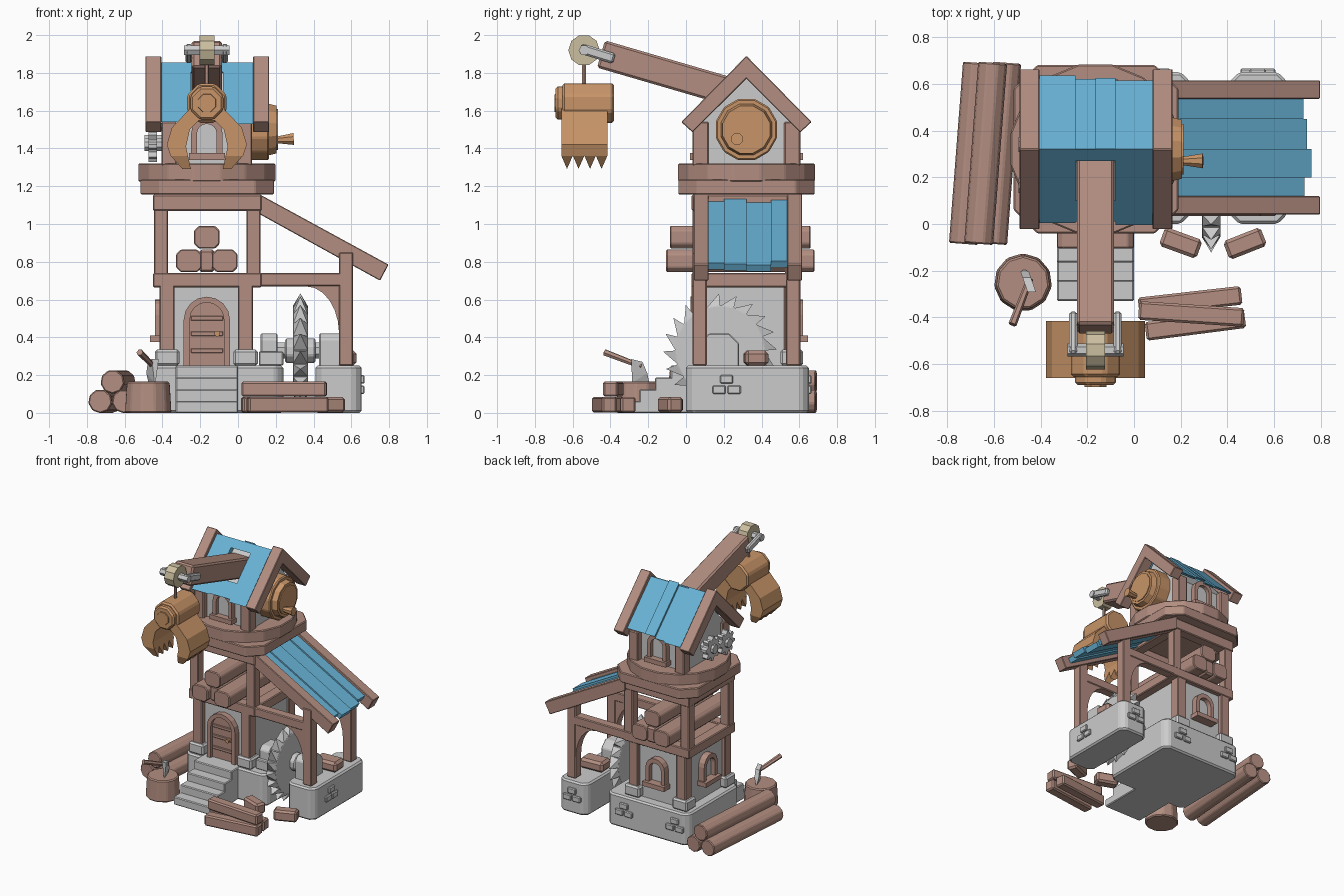
import bpy, bmesh, math
from mathutils import Vector, Matrix

if "Cube" in bpy.data.objects:
    bpy.data.objects.remove(bpy.data.objects["Cube"])

def mat(name, c):
    m = bpy.data.materials.new(name)
    m.diffuse_color = (*c, 1)
    m.use_nodes = True
    m.node_tree.nodes["Principled BSDF"].inputs["Base Color"].default_value = m.diffuse_color
    return m

WOOD = mat("wood", (.45, .27, .22))
BLUE = mat("blue_roof", (.14, .45, .67))
ORANGE = mat("copper", (.58, .30, .14))
WALL = mat("plaster", (.62, .64, .65))
TAN = mat("tan", (.60, .52, .35))
CX, CY = -.165, .32

def finish(name, bm, m=None, bevel=0):
    bmesh.ops.recalc_face_normals(bm, faces=bm.faces)
    if bevel:
        bmesh.ops.bevel(bm, geom=bm.edges[:], offset=bevel, segments=1, affect='EDGES', clamp_overlap=True)
    me = bpy.data.meshes.new(name)
    bm.to_mesh(me)
    bm.free()
    ob = bpy.data.objects.new(name, me)
    bpy.context.collection.objects.link(ob)
    if m:
        me.materials.append(m)
    return ob

def prism(name, pts, axis, a, b, m=None, bevel=0):
    """Extrude a 2D profile along x (y,z), y (x,z) or z (x,y)."""
    put = {'x': lambda p, t: (t, *p), 'y': lambda p, t: (p[0], t, p[1]), 'z': lambda p, t: (*p, t)}[axis]
    bm = bmesh.new()
    A, B = ([bm.verts.new(put(p, t)) for p in pts] for t in (a, b))
    bm.faces.new(A)
    bm.faces.new(B[::-1])
    for i in range(len(pts)):
        j = (i + 1) % len(pts)
        bm.faces.new((A[i], A[j], B[j], B[i]))
    return finish(name, bm, m, bevel)

def box(name, x0, x1, y0, y1, z0, z1, m=None, bevel=.006):
    return prism(name, [(x0, y0), (x1, y0), (x1, y1), (x0, y1)], 'z', z0, z1, m, bevel)

def cyl(name, p0, p1, r, n=8, m=None, r2=None, bevel=0):
    p0, p1 = Vector(p0), Vector(p1)
    d = p1 - p0
    M = Matrix.Translation((p0 + p1) / 2) @ d.to_track_quat('Z', 'Y').to_matrix().to_4x4() @ Matrix.Rotation(math.pi / n, 4, 'Z')
    bm = bmesh.new()
    bmesh.ops.create_cone(bm, cap_ends=True, segments=n, radius1=r, radius2=r if r2 is None else r2, depth=d.length, matrix=M)
    return finish(name, bm, m, bevel)

def beam(name, p0, p1, w, h, m=WOOD, bevel=.01):
    """Rectangular bar between two points; w is horizontal width."""
    p0, p1 = Vector(p0), Vector(p1)
    d = (p1 - p0).normalized()
    s = d.cross(Vector((0, 0, 1))).normalized()
    R = Matrix((s, d, s.cross(d))).transposed().to_4x4()
    bm = bmesh.new()
    bmesh.ops.create_cube(bm, size=1, matrix=Matrix.Translation((p0 + p1) / 2) @ R @ Matrix.Diagonal((w, (p1 - p0).length, h, 1)))
    return finish(name, bm, m, bevel)

def hulls(name, sets, m=None):
    bm = bmesh.new()
    for pts in sets:
        bmesh.ops.convex_hull(bm, input=[bm.verts.new(p) for p in pts])
    return finish(name, bm, m)

def octo(x0, x1, y0, y1, c):
    return [(x0 + c, y0), (x1 - c, y0), (x1, y0 + c), (x1, y1 - c), (x1 - c, y1), (x0 + c, y1), (x0, y1 - c), (x0, y0 + c)]

def arch(c, w, z0, z1, n=8):
    r = w / 2
    return [(c - r, z0)] + [(c - r * math.cos(math.pi * i / n), z1 - r + r * math.sin(math.pi * i / n)) for i in range(n + 1)] + [(c + r, z0)]

def window(name, axis, c, z0, wall, out):
    """Arched window: frame, pane and sill, pushed from wall by out."""
    s = 1 if out > 0 else -1
    prism(name + "_frame", arch(c, .165, z0, z0 + .19) + arch(c, .105, z0, z0 + .155)[::-1], axis, wall, wall + out, WOOD)
    prism(name + "_pane", arch(c, .11, z0, z0 + .16), axis, wall, wall + s * .012)
    prism(name + "_sill", [(c - .095, z0 - .035), (c + .095, z0 - .035), (c + .095, z0), (c - .095, z0)], axis, wall, wall + out * 1.5, WOOD)

# stone bases, steps, brick details
prism("main_base", octo(-.47, .24, 0, .65, .04), 'z', 0, .25, None, .012)
prism("side_base", octo(.41, .655, 0, .65, .04), 'z', 0, .25, None, .012)
for i in range(4):
    box("step", -.33, 0, -.33 + .083 * i, .02, 0, .0625 * (i + 1))
for u, v in ((0, .155), (-.04, .10), (.04, .10)):
    box("side_brick", .63, .67, .18 + u, .25 + u, v, v + .045)
    for c in (-.36, .08, .53):
        box("back_brick", c + u - .035, c + u + .035, .63, .665, v, v + .045)

# lower storey
box("lower_wall", -.39, .06, .07, .57, .25, .68, WALL, 0)
for x in (-.375, .04):
    for y in (.07, .56):
        box("lower_post", x - .04, x + .04, y - .04, y + .04, .25, .68, WOOD)
        box("corner_stone", x - .065, x + .065, y - .06, y + .06, .25, .335, None, .012)
prism("door_frame", arch(CX, .245, .25, .615) + arch(CX, .18, .25, .585)[::-1], 'y', .025, .08, WOOD)
prism("door", arch(CX, .185, .25, .59), 'y', .05, .08, WOOD)
for z in (.33, .42, .50):
    box("door_bar", -.25, -.08, .04, .06, z - .012, z + .012, WOOD, .003)
cyl("door_knob", (-.11, .06, .42), (-.11, .02, .42), .016, 8, ORANGE)
window("back_window", 'y', CX, .41, .57, .05)
window("left_window", 'x', CY, .41, -.39, -.05)

# open middle storey with its log store
box("middle_floor", -.43, .10, .06, .58, .68, .73, WOOD)
for z0, z1 in ((.665, .74), (1.07, 1.155)):
    for y in (.03, .52):
        box("long_beam", -.45, .125, y, y + .085, z0, z1, WOOD)
    for x in (-.45, .04):
        box("cross_beam", x, x + .085, .035, .60, z0, z1, WOOD)
for x in (-.445, .045):
    for y in (.035, .525):
        box("middle_post", x, x + .075, y, y + .075, .70, 1.12, WOOD)
for x, z in ((-.26, .805), (-.07, .805), (-.165, .93)):
    y = .02 * (z > .9)
    prism("stored_log", octo(x - .068, x + .068, z - .06, z + .06, .025), 'y', -.105 + y, .68 - y, WOOD, .006)
box("stored_log_middle", -.205, -.125, -.06, .67, .745, .865, WOOD, .012)

# platform
prism("platform_lower", octo(-.515, .19, -.04, .68, .10), 'z', 1.155, 1.235, WOOD, .006)
cyl("platform_upper", (CX, CY, 1.225), (CX, CY, 1.32), .37, 16, WOOD, None, .006)

# cabin
prism("cabin_wall", [(.08, 1.31), (.56, 1.31), (.56, 1.53), (.32, 1.80), (.08, 1.53)], 'x', -.385, .06, WALL)
for x in (-.405, -.005):
    for y in (.035, .52):
        box("cabin_post", x, x + .08, y, y + .085, 1.31, 1.54, WOOD)
window("cabin_front_window", 'y', CX, 1.375, .08, -.04)
window("cabin_back_window", 'y', CX, 1.375, .56, .04)
for x in (-.49, .08):
    prism("gable_rafter", [(-.025, 1.54), (.32, 1.89), (.665, 1.54), (.605, 1.485), (.32, 1.77), (.035, 1.485)], 'x', x, x + .085, WOOD, .004)

def roof_plank(x0, x1, d0, d1, side, lift=0):
    """Roof strip between distances d0 and d1 from the ridge."""
    p = lambda d, z: (CY + side * d, 1.855 + lift - d + z)
    prism("cabin_roof", [p(d0, 0), p(d1, 0), p(d1 - .03, -.025), p(d0, -.055)], 'x', x0, x1, BLUE)

for x0, x1, d, l in ((-.41, -.25, .315, 0), (-.25, -.165, .30, -.012), (-.165, -.08, .305, .01), (-.08, .085, .295, -.004)):
    roof_plank(x0, x1, 0, d, 1, l)
roof_plank(-.41, -.25, 0, .315, -1)
roof_plank(-.08, .085, 0, .325, -1)
roof_plank(-.25, -.08, 0, .05, -1)
roof_plank(-.25, -.08, .22, .31, -1)

# crane arm, pulley and rope
beam("crane_arm", (CX, .27, 1.69), (CX, -.45, 1.90), .16, .15, WOOD, .012)
for s in (-1, 1):
    beam("pulley_bracket", (CX + s * .095, -.38, 1.875), (CX + s * .095, -.56, 1.93), .035, .055, None)
cyl("pulley_axle", (CX - .12, -.54, 1.92), (CX + .12, -.54, 1.92), .028, 6)
cyl("pulley_wheel", (CX - .04, -.54, 1.92), (CX + .04, -.54, 1.92), .083, 10, TAN)
cyl("rope", (CX, -.54, 1.72), (CX, -.54, 1.90), .012, 6, WOOD)

# grabber claw
YM = -.535
cyl("claw_hub", (CX, -.655, 1.64), (CX, -.38, 1.64), .113, 8, ORANGE, None, .012)
cyl("claw_hub_ring", (CX, -.69, 1.64), (CX, -.64, 1.64), .095, 8, ORANGE, None, .012)
cyl("claw_hub_cap", (CX, -.697, 1.64), (CX, -.66, 1.64), .05, 8, ORANGE, .06)
for s in (-1, 1):
    prof = [(.03, 1.62), (.09, 1.61), (.185, 1.51), (.212, 1.42), (.192, 1.36), (.10, 1.36), (.11, 1.41), (.09, 1.50), (.04, 1.55)]
    prism("claw_jaw", [(CX + s * x, z) for x, z in prof], 'y', -.66, -.415, ORANGE)
    teeth = []
    for i in range(4):
        y0 = -.66 + i * .061
        teeth.append([(CX + s * x, y, 1.362) for x in (.10, .192) for y in (y0, y0 + .061)] +
                     [(CX + s * x, y0 + .03, 1.292) for x in (.085, .13)])
    hulls("claw_teeth", teeth, ORANGE)

# winch drum with crank peg on the right, gears on the left
cyl("drum_body", (.05, CY, 1.5), (.165, CY, 1.5), .168, 12, ORANGE, None, .008)
cyl("drum_cap", (.16, CY, 1.5), (.205, CY, 1.5), .142, 12, ORANGE, .13)
cyl("drum_face", (.20, CY, 1.5), (.212, CY, 1.5), .112, 12, ORANGE)
cyl("crank_peg", (.20, .27, 1.445), (.295, .27, 1.45), .018, 8, ORANGE, .034)
for y, z in ((.34, 1.44), (.165, 1.42)):
    pts = []
    for i in range(32):
        r, a = (.092 if i % 4 < 2 else .068), i * math.tau / 32
        pts.append((y + r * math.cos(a), z + r * math.sin(a)))
    prism("gear", pts, 'x', -.475, -.43)
    cyl("gear_hub", (-.38, y, z), (-.495, y, z), .035, 8)

# lean-to frame and roof
for y in (.035, .53):
    prism("lean_rafter", [(.10, 1.165), (.797, .785), (.752, .70), (.10, 1.06)], 'y', y + .005, y + .085, WOOD, .004)
    box("lean_beam", .10, .60, y, y + .075, .67, .74, WOOD)
    box("lean_post", .535, .61, y, y + .075, .25, .85, WOOD)
    arc = [(.36 + .175 * math.cos(i * math.pi / 12), .42 + .25 * math.sin(i * math.pi / 12)) for i in range(7)]
    prism("lean_brace", [(.55, .42)] + arc + [(.36, .68), (.55, .68)], 'y', y + .005, y + .07, WOOD)
for y0, y1, end, l in ((.11, .20, .73, 0), (.20, .32, .76, .012), (.32, .45, .74, -.005), (.45, .54, .725, .008)):
    z = 1.12 + l - (end - .13) * .545
    prism("lean_roof", [(.13, 1.12 + l), (end, z), (end - .02, z - .035), (.13, 1.08 + l)], 'y', y0, y1, BLUE)

# saw blade, axle and bearings
BX, BY, BZ, N = .33, .18, .33, 20
at = lambda x, r, i: (x, BY + r * math.cos(i * math.tau / N), BZ + r * math.sin(i * math.tau / N))
prism("saw_disc", [at(0, .24, i)[1:] for i in range(N)], 'x', BX - .038, BX + .038)
hulls("saw_teeth", [[at(BX + s * .04, r, i + k) for s in (-1, 1) for r, k in ((.235, 0), (.235, 1))] + [at(BX, .302, i + .05)] for i in range(N)])
cyl("saw_hub", (.25, BY, BZ), (.41, BY, BZ), .07, 8, None, None, .008)
cyl("saw_axle", (.15, BY, BZ), (.48, BY, BZ), .045, 8)
for x0, x1 in ((.12, .21), (.43, .54)):
    prism("axle_bearing", [(.09, .24), (.09, .39), (.12, .42), (.23, .42), (.28, .37), (.28, .24)], 'x', x0, x1, None, .006)
box("bearing_foot", .11, .24, .06, .31, .25, .325)
beam("cut_log_on_base", (.43, .365, .29), (.625, .375, .29), .125, .08, WOOD, .018)

# log pile on the left
for x, z in ((-.73, .062), (-.605, .062), (-.665, .165)):
    cyl("pile_log", (x, -.085, z), (x + .06, .69, z), .064, 9, WOOD, None, .006)

# chopping stump and axe
cyl("stump", (-.475, -.25, 0), (-.475, -.25, .165), .125, 11, WOOD, .115, .008)
cyl("axe_handle", (-.445, -.235, .245), (-.52, -.43, .32), .014, 6, WOOD, .018)
hulls("axe_head", [[(-.45 + s * w - y * .35, -.255 + y, z) for s in (-1, 1) for w, y, z in
                    ((.018, -.035, .285), (.018, .025, .27), (.003, -.03, .16), (.003, .06, .16), (.018, .05, .21))]])

# sawn beams and offcuts in front
beam("sawn_beam_back", (.02, -.355, .043), (.46, -.305, .043), .08, .084)
beam("sawn_beam_front", (.05, -.46, .043), (.475, -.405, .043), .08, .084)
beam("sawn_beam_top", (.02, -.37, .126), (.47, -.40, .126), .08, .08)
beam("offcut_left", (.12, -.052, .043), (.28, -.11, .043), .085, .084, WOOD, .014)
beam("offcut_right", (.395, -.115, .043), (.555, -.052, .043), .085, .084, WOOD, .014)
